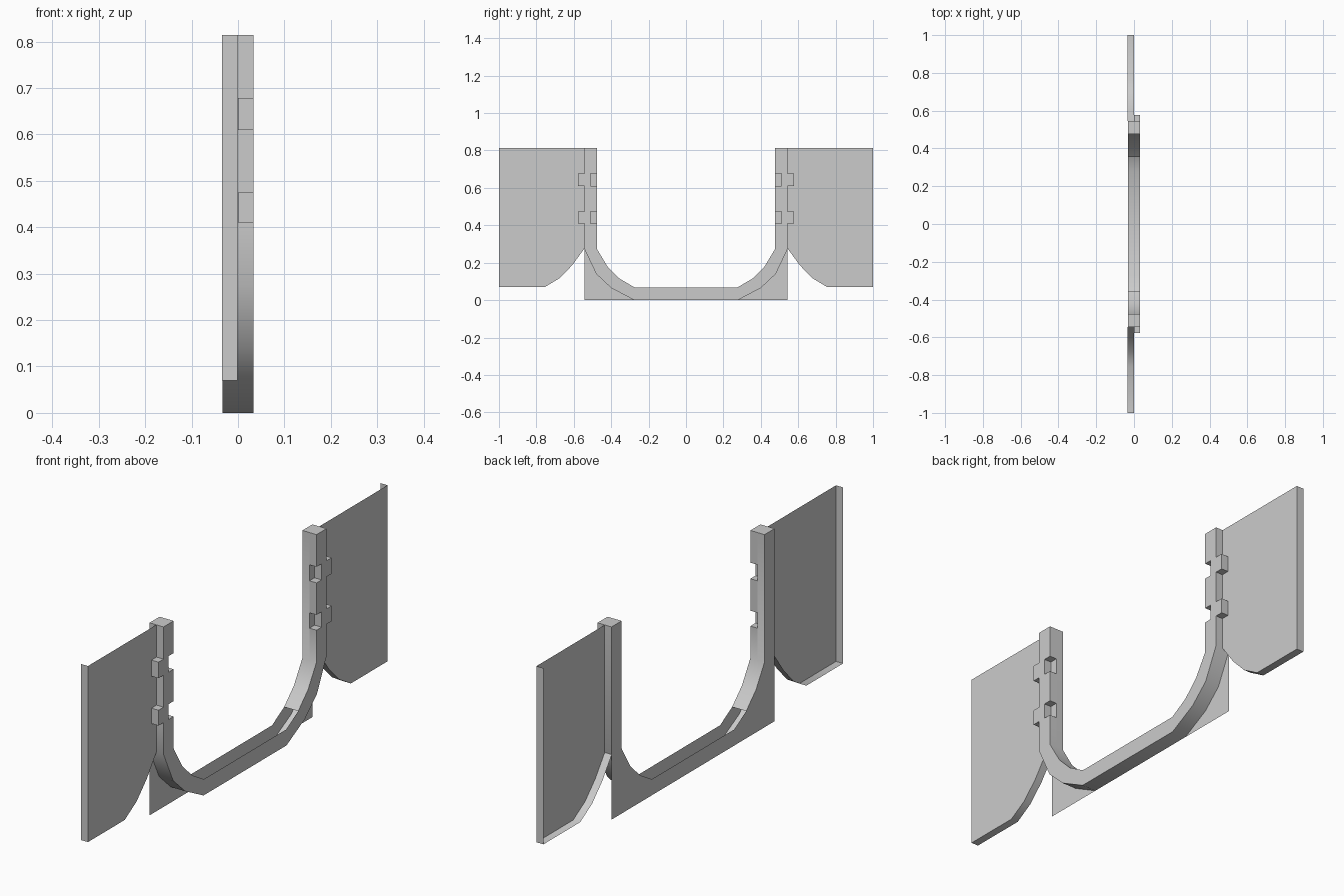
import bpy, bmesh, math

if "Cube" in bpy.data.objects:
    bpy.data.objects.remove(bpy.data.objects["Cube"])

X = 0.033            # half depth of the frame
TOP = 0.814          # top of posts and panels
IN, OUT = 0.477, 0.544
SHIFT = 0.034        # sideways jog of the bands on the front half
BANDS = [(0.41, 0.475), (0.61, 0.678)]


def at(chain, x):
    return [(x, y, z) for y, z in chain]


def strip(bm, a, b, start=0):
    """Quads between two matching point chains, skipping collapsed ones."""
    for i in range(start, len(a) - 1):
        f = bm.faces.new([bm.verts.new(p) for p in (a[i], a[i + 1], b[i + 1], b[i])])
        if f.calc_area() < 1e-6:
            bm.faces.remove(f)


def face(bm, pts):
    bm.faces.new([bm.verts.new(p) for p in pts])


def finish(bm, name, angle):
    bmesh.ops.remove_doubles(bm, verts=bm.verts, dist=1e-4)
    loose = [v for v in bm.verts if not v.link_faces]
    bmesh.ops.delete(bm, geom=loose, context='VERTS')
    bmesh.ops.recalc_face_normals(bm, faces=bm.faces)
    me = bpy.data.meshes.new(name)
    bm.to_mesh(me)
    bm.free()
    ob = bpy.data.objects.new(name, me)
    bpy.context.collection.objects.link(ob)
    m = ob.modifiers.new("mirror", 'MIRROR')
    m.use_axis = (False, True, False)
    bpy.ops.object.select_all(action='DESELECT')
    ob.select_set(True)
    bpy.context.view_layer.objects.active = ob
    bpy.ops.object.shade_smooth_by_angle(angle=math.radians(angle))
    return ob


# U-shaped frame, drawn as one half in (y, z)
inner = [(0, 0.068), (0.275, 0.068), (0.355, 0.115), (0.42, 0.18), (IN, 0.275)]
outer = [(0, 0), (0.277, 0), (0.40, 0.065), (0.48, 0.14), (OUT, 0.275)]


def post(y):
    pts = []
    for lo, hi in BANDS:
        pts += [(y, lo), (y + SHIFT, lo), (y + SHIFT, hi), (y, hi)]
    return pts + [(y, TOP)]


front_in, front_out = inner + post(IN), outer + post(OUT)
back_in, back_out = inner + [(IN, TOP)], outer + [(OUT, TOP)]

bm = bmesh.new()
strip(bm, at(front_in, X), at(front_out, X))              # front face
strip(bm, at(front_out, X), at(front_out, 0))             # outer wall, front half
strip(bm, at(back_out, 0), at(back_out, -X))              # outer wall, back half
strip(bm, at(front_in, X), at(front_in, 0), start=2)      # inner wall; trough left open
strip(bm, at(back_in, 0), at(back_in, -X), start=2)
face(bm, [(X, IN, TOP), (X, OUT, TOP), (0, OUT, TOP), (0, IN, TOP)])
face(bm, [(0, IN, TOP), (0, OUT, TOP), (-X, OUT, TOP), (-X, IN, TOP)])
for lo, hi in BANDS:                                      # notch floors
    face(bm, [(0, IN, lo), (0, IN + SHIFT, lo), (0, IN + SHIFT, hi), (0, IN, hi)])
# back face with square lower corners
strip(bm, at(inner, -X), at(outer, -X))
strip(bm, at([(IN, 0.275), (IN, TOP)], -X), at([(OUT, 0.275), (OUT, TOP)], -X))
face(bm, at(outer[1:] + [(OUT, 0)], -X))
finish(bm, "u_frame", 40)

# side panels: front sheet with a rim turned back along the bottom and outer edge
edge = [(OUT, 0.275), (0.607, 0.188), (0.675, 0.118), (0.755, 0.07), (1, 0.07), (1, TOP)]
bm = bmesh.new()
face(bm, at(edge + [(OUT, TOP)], -0.001))
strip(bm, at(edge, -0.001), at(edge, -X - 0.001))
finish(bm, "side_panels", 40)
